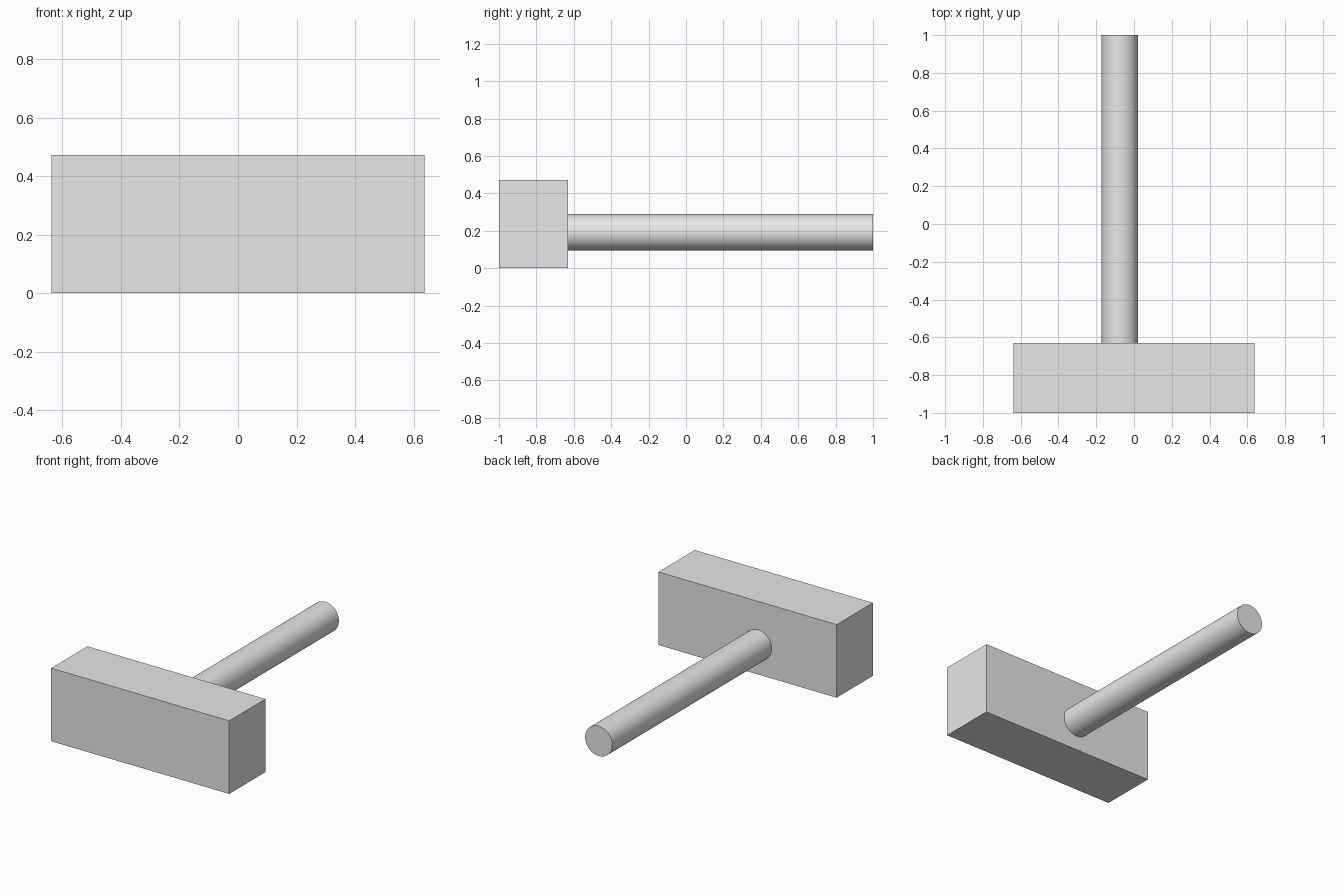
import bpy
import math

cube = bpy.data.objects.get("Cube")
if cube:
    bpy.data.objects.remove(cube, do_unlink=True)

# Single plain grey
GREY = (0.8, 0.8, 0.8, 1.0)
grey = bpy.data.materials.new("light_grey")
grey.use_nodes = True
grey.diffuse_color = GREY
for node in grey.node_tree.nodes:
    if node.type == "BSDF_PRINCIPLED":
        node.inputs["Base Color"].default_value = GREY


def finish(name):
    obj = bpy.context.object
    obj.name = name
    obj.data.materials.append(grey)
    return obj


# Block head, standing on the ground at the front
head_size = (1.275, 0.37, 0.473)
head_back = -1 + head_size[1]
bpy.ops.mesh.primitive_cube_add(
    size=1, location=(0, head_back - head_size[1] / 2, head_size[2] / 2))
head = finish("hammer_head")
head.scale = head_size
bpy.ops.object.transform_apply(location=False, rotation=False, scale=True)

# Round handle, set off centre and running to the back
length = 1 - head_back
bpy.ops.mesh.primitive_cylinder_add(
    vertices=64, radius=0.097, depth=length,
    location=(-0.075, head_back + length / 2, 0.192),
    rotation=(math.pi / 2, 0, 0))
finish("handle")
bpy.ops.object.shade_smooth_by_angle(angle=math.radians(30))
